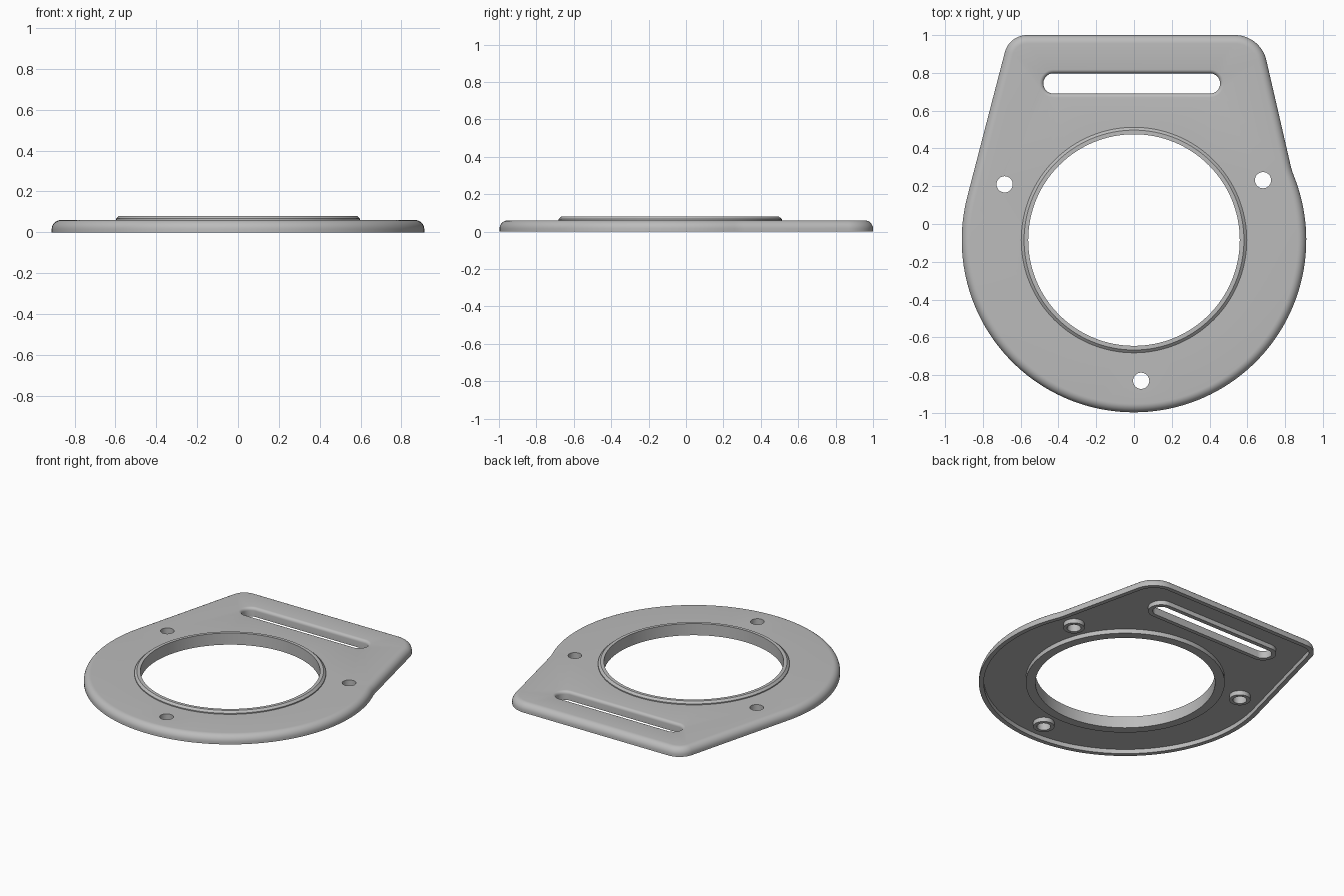
import bpy, bmesh
from math import sin, cos, pi, radians, sqrt, atan2
from mathutils import Vector

cube = bpy.data.objects.get("Cube")
if cube:
    bpy.data.objects.remove(cube)

HEIGHT, RECESS = 0.06, 0.03
CENTRE, RADIUS = Vector((0, -0.085)), 0.912


def on_circle(angle):
    return CENTRE + RADIUS * Vector((cos(angle), sin(angle)))


def fillet(before, corner, after, radius, steps=12):
    """Arc that rounds the corner between two straight edges."""
    a, b = (before - corner).normalized(), (after - corner).normalized()
    half = a.angle(b) / 2
    mid = corner + (a + b).normalized() * radius / sin(half)
    run = radius * cos(half) / sin(half)
    start, end = corner + a * run - mid, corner + b * run - mid
    return [mid + start.lerp(end, i / steps).normalized() * radius
            for i in range(steps + 1)]


def plate_outline():
    """Large disc flowing into a tapered strap tab, counter-clockwise."""
    slope = 0.26
    tangent = pi - atan2(slope, 1)
    left = Vector((-RADIUS * sqrt(1 + slope ** 2) + slope * (1 - CENTRE.y), 1))
    right, joint = Vector((0.67, 1)), Vector((0.835, 0.285))
    stop = radians(20)
    pts = []
    steps = 110
    for i in range(steps + 1):
        pts.append(on_circle(tangent + (2 * pi + stop - tangent) * i / steps))
    pts += fillet(on_circle(stop), joint, right, 0.4, 6)
    pts += fillet(joint, right, left, 0.17)
    pts += fillet(right, left, on_circle(tangent), 0.12)
    return pts


def inset(pts, amount):
    """Move a closed outline inwards."""
    out = []
    for i, p in enumerate(pts):
        a = (p - pts[i - 1]).normalized()
        b = (pts[(i + 1) % len(pts)] - p).normalized()
        na, nb = Vector((-a.y, a.x)), Vector((-b.y, b.x))
        n = (na + nb).normalized()
        out.append(p + n * amount / n.dot(na))
    return out


def stadium(x, y, half_length, radius, steps):
    """Circle, or a slot when half_length is above zero."""
    pts = []
    for side in (1, -1):
        for i in range(steps + 1 if half_length else steps):
            t = -pi / 2 + pi * i / steps
            pts.append(Vector((x + side * (half_length + radius * cos(t)),
                               y + side * radius * sin(t))))
    return pts


bm = bmesh.new()
top_edges, recess_edges = [], []


def wall(loops):
    """Skin a stack of (outline, height) loops from the top face to the recess."""
    rings = [[bm.verts.new((p.x, p.y, z)) for p in pts] for pts, z in loops]
    n = len(rings[0])
    for upper, lower in zip(rings, rings[1:]):
        for i in range(n):
            j = (i + 1) % n
            bm.faces.new((upper[i], upper[j], lower[j], lower[i]))
    for ring, store in ((rings[0], top_edges), (rings[-1], recess_edges)):
        store += [bm.edges.get((ring[i], ring[(i + 1) % n])) for i in range(n)]


# Outer rim with a rounded top edge
outline = plate_outline()
bevel = 0.045
rim = []
for i in range(9):
    t = pi / 2 * i / 8
    rim.append((bevel * (1 - sin(t)), HEIGHT - bevel * (1 - cos(t))))
rim += [(0, 0), (0.03, 0), (0.03, RECESS)]
wall([(inset(outline, d), z) for d, z in rim])

# Raised chamfered ring around the main opening
ring_profile = [(0.597, HEIGHT), (0.597, 0.067), (0.582, 0.08), (0.56, 0.08),
                (0.56, 0), (0.62, 0), (0.62, RECESS)]
wall([(stadium(0, CENTRE.y, 0, r, 64), z) for r, z in ring_profile])

# Strap slot with a softened upper lip and a collar below
slot_profile = [(0.074 - 0.02 * sin(t), HEIGHT - 0.02 * (1 - cos(t)))
                for t in [pi / 2 * i / 5 for i in range(6)]]
slot_profile += [(0.054, 0), (0.082, 0), (0.082, RECESS)]
wall([(stadium(-0.012, 0.744, 0.414, r, 16), z) for r, z in slot_profile])

# Three screw holes with collars below
for x, y in ((-0.685, 0.21), (0.683, 0.232), (0.038, -0.83)):
    hole_profile = [(0.043, HEIGHT), (0.043, 0), (0.066, 0), (0.066, RECESS)]
    wall([(stadium(x, y, 0, r, 16), z) for r, z in hole_profile])

# Flat top face and recessed underside
for edges in (top_edges, recess_edges):
    bmesh.ops.triangle_fill(bm, use_beauty=True, edges=edges, normal=(0, 0, 1))
bmesh.ops.recalc_face_normals(bm, faces=bm.faces)

mesh = bpy.data.meshes.new("mounting_plate")
bm.to_mesh(mesh)
bm.free()
plate = bpy.data.objects.new("mounting_plate", mesh)
bpy.context.collection.objects.link(plate)

grey = bpy.data.materials.new("plain_grey")
grey.use_nodes = True
colour = (0.5, 0.5, 0.5, 1)
grey.diffuse_color = colour
grey.node_tree.nodes["Principled BSDF"].inputs["Base Color"].default_value = colour
mesh.materials.append(grey)

bpy.ops.object.select_all(action="DESELECT")
plate.select_set(True)
bpy.context.view_layer.objects.active = plate
bpy.ops.object.shade_smooth_by_angle(angle=radians(30))
